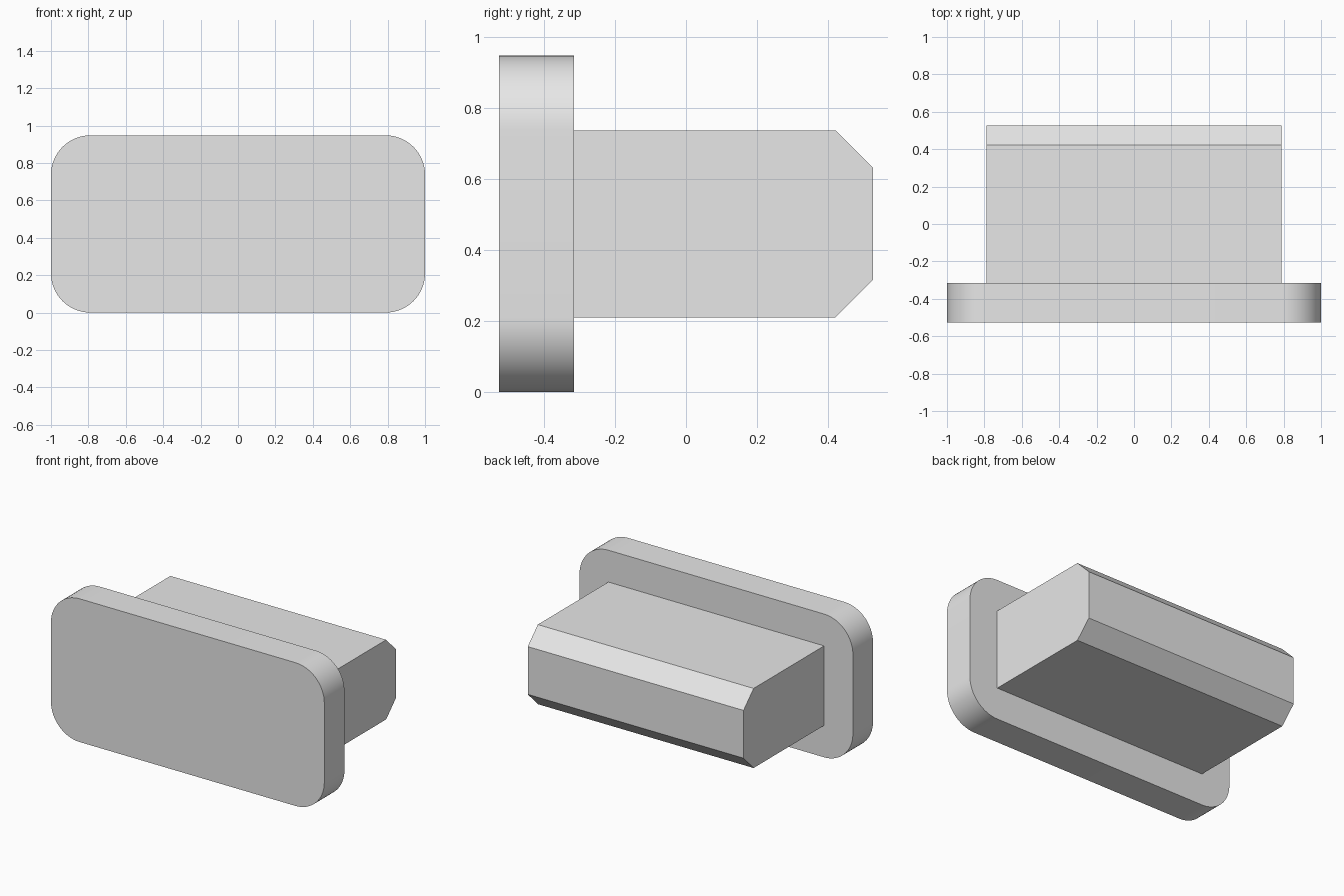
import bpy
from math import cos, sin, pi

if "Cube" in bpy.data.objects:
    bpy.data.objects.remove(bpy.data.objects["Cube"], do_unlink=True)

U = 1 / 19  # design unit: the plug is 38 units wide

grey = bpy.data.materials.new("plain grey")
grey.use_nodes = True
grey.diffuse_color = (0.8, 0.8, 0.8, 1)
grey.node_tree.nodes["Principled BSDF"].inputs["Base Color"].default_value = (0.8, 0.8, 0.8, 1)


def extrude_profile(name, profile, place, start, end):
    """Sweep a closed 2D profile from start to end; place maps (a, b, depth) to xyz."""
    n = len(profile)
    verts = [place(a, b, d) for d in (start, end) for a, b in profile]
    faces = [tuple(reversed(range(n))), tuple(range(n, 2 * n))]
    faces += [(i, (i + 1) % n, n + (i + 1) % n, n + i) for i in range(n)]
    mesh = bpy.data.meshes.new(name)
    mesh.from_pydata(verts, [], faces)
    mesh.materials.append(grey)
    obj = bpy.data.objects.new(name, mesh)
    bpy.context.collection.objects.link(obj)
    # Make every normal point outwards
    bpy.ops.object.select_all(action='DESELECT')
    obj.select_set(True)
    bpy.context.view_layer.objects.active = obj
    bpy.ops.object.mode_set(mode='EDIT')
    bpy.ops.mesh.select_all(action='SELECT')
    bpy.ops.mesh.normals_make_consistent(inside=False)
    bpy.ops.object.mode_set(mode='OBJECT')
    return obj


def rounded_rectangle(half_w, half_h, radius, steps):
    points = []
    for corner, (sx, sy) in enumerate([(1, 1), (-1, 1), (-1, -1), (1, -1)]):
        for i in range(steps + 1):
            t = (corner + i / steps) * pi / 2
            points.append((sx * (half_w - radius) + radius * cos(t),
                           sy * (half_h - radius) + radius * sin(t)))
    return points


# Front flange: rounded plate standing upright
extrude_profile("front_flange", rounded_rectangle(19 * U, 9 * U, 4 * U, 16),
                lambda a, b, d: (a, d, b + 9 * U), -10 * U, -6 * U)
bpy.ops.object.shade_smooth_by_angle()

# Rear block: side profile with chamfered back edges, swept across the width
side = [(-6, 4), (8, 4), (10, 6), (10, 12), (8, 14), (-6, 14)]
extrude_profile("rear_block", [(y * U, z * U) for y, z in side],
                lambda a, b, d: (d, a, b), -15 * U, 15 * U)
